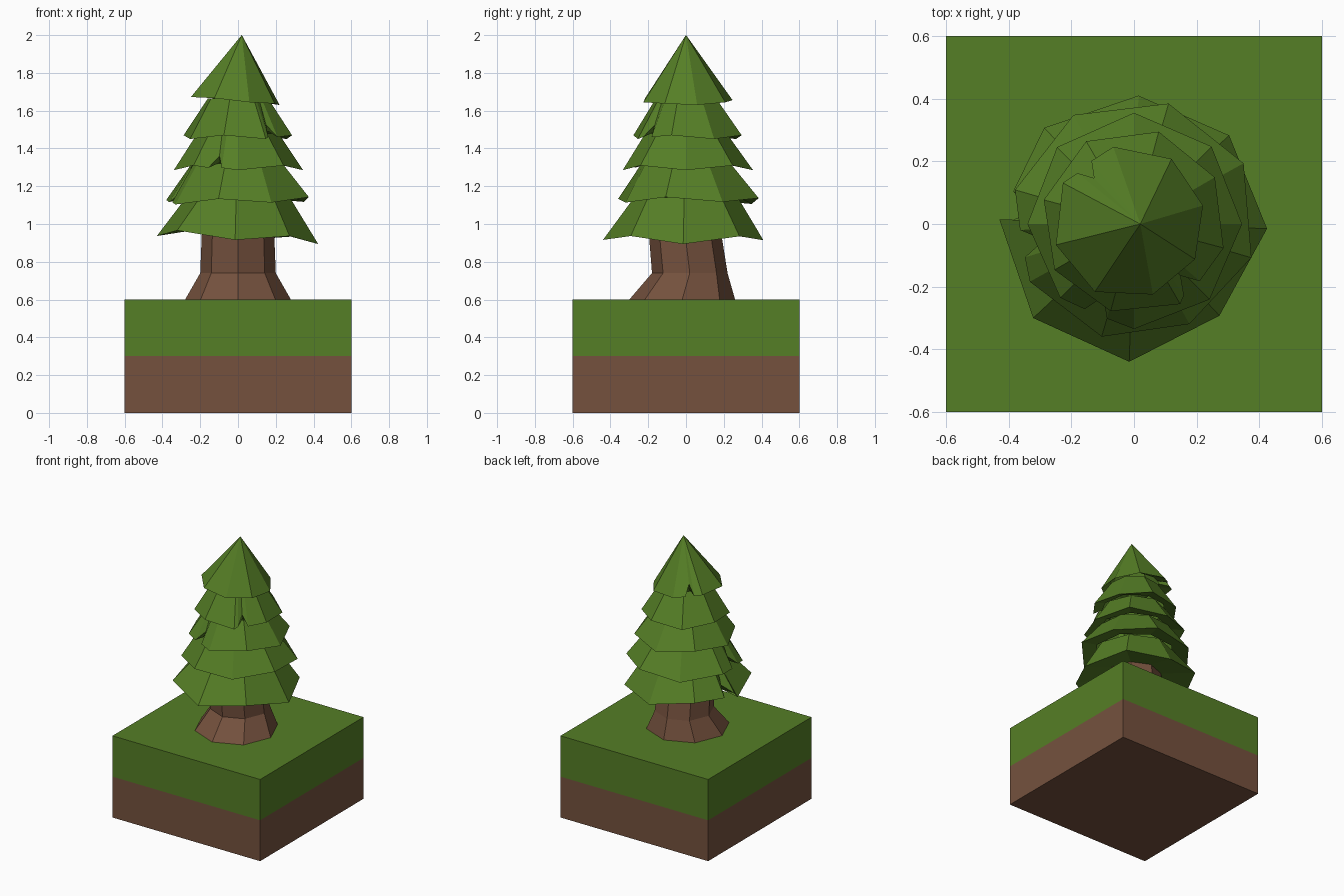
import bpy
from math import cos, sin, radians

if "Cube" in bpy.data.objects:
    bpy.data.objects.remove(bpy.data.objects["Cube"])


def material(name, rgb):
    m = bpy.data.materials.new(name)
    m.diffuse_color = (*rgb, 1)
    m.use_nodes = True
    m.node_tree.nodes["Principled BSDF"].inputs["Base Color"].default_value = m.diffuse_color
    return m


GREEN = material("leaf green", (0.091, 0.210, 0.019))
BROWN = material("earth brown", (0.178, 0.083, 0.048))


def loft(name, rings, mats, cap_bottom=False, cap_top=False):
    """Skin equal-length rings of points, listed bottom to top."""
    n = len(rings[0])
    verts = [p for ring in rings for p in ring]
    faces = [(r * n + i, r * n + (i + 1) % n,
              (r + 1) * n + (i + 1) % n, (r + 1) * n + i)
             for r in range(len(rings) - 1) for i in range(n)]
    if cap_bottom:
        faces.append(tuple(reversed(range(n))))
    if cap_top:
        faces.append(tuple(range((len(rings) - 1) * n, len(rings) * n)))
    mesh = bpy.data.meshes.new(name)
    mesh.from_pydata(verts, [], faces)
    for m in mats:
        mesh.materials.append(m)
    mesh.validate()
    obj = bpy.data.objects.new(name, mesh)
    bpy.context.collection.objects.link(obj)
    return obj


def circle(angles, radius, z, cx=0.0, cy=0.0):
    return [(cx + radius * cos(radians(a)), cy + radius * sin(radians(a)), z)
            for a in angles]


# Square ground block: earth below, grass above
square = [(-0.6, -0.6), (0.6, -0.6), (0.6, 0.6), (-0.6, 0.6)]
block = loft("ground_block", [[(x, y, z) for x, y in square] for z in (0, 0.3, 0.6)],
             [BROWN, GREEN], True, True)
for f in block.data.polygons:
    f.material_index = int(f.center.z > 0.3)

# Eight-sided trunk with flared foot
eight = [45 * k for k in range(8)]
loft("trunk", [circle(eight, 0.28, 0.6, 0, -0.02),
               circle(eight, 0.20, 0.74, 0, 0.02),
               circle(eight, 0.19, 0.99, 0, -0.01)], [BROWN])

# Foliage tiers: first angle, rim radii, rim z, zigzag, tilt,
#                upper radius and z, inner underside radius, notch angle
tiers = [
    ("top_tier", 15, [.228, .24, .255, .262, .258, .25, .233, .225],
     1.65, 0.005, -0.09, 0.0, 2.00, 0.165, 131),
    ("second_tier", 30, [.298, .305, .305, .298, .293, .288, .295, .296],
     1.45, 0.02, 0.0, 0.165, 1.665, 0.215, 312),
    ("third_tier", 0, [.345, .35, .355, .347, .34, .333, .335, .341],
     1.285, 0.025, 0.0, 0.215, 1.48, 0.245, 247),
    ("fourth_tier", 29, [.40, .40, .398, .395, .38, .374, .365, .39],
     1.11, 0.025, 0.02, 0.245, 1.32, 0.275, 190),
    ("bottom_tier", -2, [.425, .415, .41, .42, .43, .44, .44, .40],
     0.915, 0.035, -0.05, 0.275, 1.14, 0.185, 172),
]
for name, start, radii, z, zig, tilt, up_r, up_z, in_r, notch in tiers:
    # rim corners as (angle, radius, height)
    pts = [(start + 45 * k, r, z + zig * (k % 2)) for k, r in enumerate(radii)]
    # one torn notch in the rim
    k = int((notch - start) // 45)
    mid = (radii[k] + radii[(k + 1) % 8]) / 2 * 0.94
    pts[k + 1:k + 1] = [(notch - 7, mid, z + zig * 0.5),
                        (notch, mid * 0.80, z + 0.075),
                        (notch + 7, mid, z + zig * 0.5)]
    angles = [p[0] for p in pts]
    rim = [(r * cos(radians(a)), r * sin(radians(a)), h + tilt * r * cos(radians(a)))
           for a, r, h in pts]
    in_z = z + (0.06 if name == "bottom_tier" else 0.04)
    inner = circle(angles, in_r, in_z)
    if up_r:
        upper = circle(angles, up_r, up_z)
    else:
        upper = circle(angles, 0.0005, up_z, 0.02)
    loft(name, [inner, rim, upper], [GREEN])
